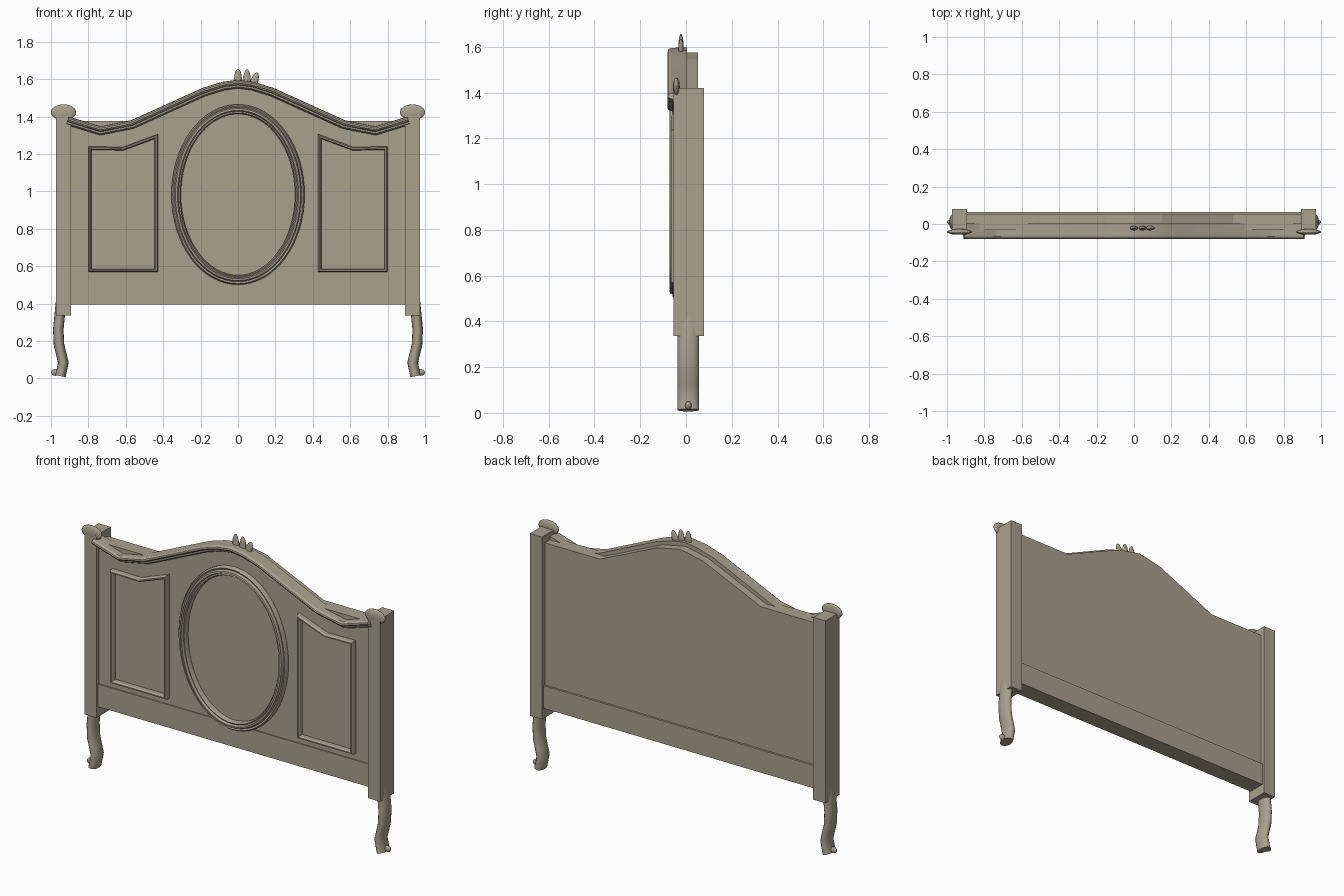
import bpy, bmesh, math
from mathutils import Vector

cube = bpy.data.objects.get("Cube")
if cube:
    bpy.data.objects.remove(cube, do_unlink=True)

paint = bpy.data.materials.new("khaki_paint")
paint.use_nodes = True
COLOUR = (0.39, 0.355, 0.27, 1)
paint.diffuse_color = COLOUR
paint.node_tree.nodes["Principled BSDF"].inputs["Base Color"].default_value = COLOUR


def finish(name, bm, smooth=None):
    bmesh.ops.recalc_face_normals(bm, faces=bm.faces)
    mesh = bpy.data.meshes.new(name)
    bm.to_mesh(mesh)
    bm.free()
    mesh.materials.append(paint)
    obj = bpy.data.objects.new(name, mesh)
    bpy.context.collection.objects.link(obj)
    if smooth:
        bpy.ops.object.select_all(action='DESELECT')
        obj.select_set(True)
        bpy.context.view_layer.objects.active = obj
        bpy.ops.object.shade_smooth_by_angle(angle=math.radians(smooth))
    return obj


def prism(name, outline, y0, y1):
    """Front outline (x, z) extruded from y0 to y1."""
    bm = bmesh.new()
    face = bm.faces.new([bm.verts.new((x, y0, z)) for x, z in outline])
    new = bmesh.ops.extrude_face_region(bm, geom=[face])["geom"]
    bmesh.ops.translate(bm, vec=(0, y1 - y0, 0),
                        verts=[v for v in new if isinstance(v, bmesh.types.BMVert)])
    return finish(name, bm)


def box(name, x0, x1, y0, y1, z0, z1):
    return prism(name, [(x0, z0), (x1, z0), (x1, z1), (x0, z1)], y0, y1)


def sweep(name, path, profile, closed=False, smooth=35):
    """Mitred sweep of a (sideways, y) profile along an (x, z) path."""
    bm = bmesh.new()
    pts = [Vector(p) for p in path]
    n, rings = len(pts), []
    for i, p in enumerate(pts):
        before = pts[i - 1] if closed or i else None
        after = pts[(i + 1) % n] if closed or i < n - 1 else None
        a = (p - before).normalized() if before else (after - p).normalized()
        b = (after - p).normalized() if after else a
        na, nb = Vector((-a.y, a.x)), Vector((-b.y, b.x))
        side = (na + nb).normalized()
        side /= max(side.dot(na), 0.4)
        rings.append([bm.verts.new((p.x + side.x * s, y, p.y + side.y * s))
                      for s, y in profile])
    m = len(profile)
    for i in range(n if closed else n - 1):
        r, q = rings[i], rings[(i + 1) % n]
        for j in range(m):
            k = (j + 1) % m
            bm.faces.new((r[j], r[k], q[k], q[j]))
    if not closed:
        bm.faces.new(rings[0])
        bm.faces.new(rings[-1])
    return finish(name, bm, smooth)


def bead(name, centre, radii, tilt=0):
    bm = bmesh.new()
    bmesh.ops.create_uvsphere(bm, u_segments=20, v_segments=12, radius=1)
    obj = finish(name, bm, 60)
    obj.location, obj.scale, obj.rotation_euler = centre, radii, (0, tilt, 0)
    return obj


def mirrored(half):
    return half + [(-x, z) for x, z in reversed(half) if x]


# Main panel with arched top, and the thicker bottom rail
arch = mirrored([(-0.9, 1.375), (-0.53, 1.375), (-0.15, 1.545), (0, 1.575)])
prism("main_panel", [(-0.9, 0.5)] + arch + [(0.9, 0.5)], -0.033, 0.052)
box("bottom_rail", -0.9, 0.9, -0.04, 0.064, 0.395, 0.53)

# Crown moulding following the arch
crown_path = mirrored([(-0.912, 1.377), (-0.735, 1.323), (-0.565, 1.357),
                       (-0.18, 1.531), (-0.08, 1.562), (0, 1.573)])
crown_profile = [(-0.022, 0.005), (-0.022, -0.045), (-0.014, -0.06), (-0.005, -0.06),
                 (-0.001, -0.074), (0.006, -0.08), (0.014, -0.078), (0.022, -0.066),
                 (0.024, 0.005)]
sweep("crown_moulding", crown_path, crown_profile, smooth=25)

# Oval moulding with two ridges
STEPS = 64
oval = [(0.33 * math.cos(math.tau * i / STEPS), 0.983 + 0.456 * math.sin(math.tau * i / STEPS))
        for i in range(STEPS)]
oval_profile = [(-0.026, -0.03), (-0.026, -0.05), (-0.019, -0.06), (-0.010, -0.055),
                (-0.004, -0.07), (0.006, -0.072), (0.012, -0.058), (0.019, -0.062),
                (0.025, -0.052), (0.025, -0.03)]
sweep("oval_moulding", oval, oval_profile, closed=True, smooth=40)

# Parts repeated on both sides
frame_profile = [(-0.009, -0.03), (-0.009, -0.055), (-0.003, -0.066),
                 (0.004, -0.066), (0.009, -0.055), (0.009, -0.03)]
leg_path = [(0.945, 0.42), (0.953, 0.34), (0.961, 0.26), (0.957, 0.18),
            (0.945, 0.13), (0.934, 0.085), (0.949, 0.012)]
leg_profile = [(0.028 * math.cos(math.tau * i / 16), 0.01 + 0.047 * math.sin(math.tau * i / 16))
               for i in range(16)]
frame_path = [(0.791, 0.577), (0.791, 1.231), (0.613, 1.228), (0.438, 1.293), (0.438, 0.577)]
for label, s in (("left", 1), ("right", -1)):
    box(label + "_post", s * 0.893, s * 0.973, -0.055, 0.079, 0.335, 1.42)
    sweep(label + "_leg", [(s * x, z) for x, z in leg_path], leg_profile, smooth=40)
    bead(label + "_toe", (s * 0.978, 0.01, 0.032), (0.022, 0.014, 0.018))
    bead(label + "_finial", (s * 0.933, -0.042, 1.423), (0.067, 0.015, 0.042))
    sweep(label + "_panel_frame", [(s * x, z) for x, z in frame_path], frame_profile,
          closed=True, smooth=20)

# Crest beads on top of the crown
bead("crest_bead_middle", (0, -0.022, 1.59), (0.021, 0.012, 0.066))
bead("crest_bead_inner", (0.046, -0.022, 1.587), (0.021, 0.012, 0.066), 0.05)
bead("crest_bead_outer", (0.084, -0.022, 1.578), (0.021, 0.012, 0.06), 0.32)
